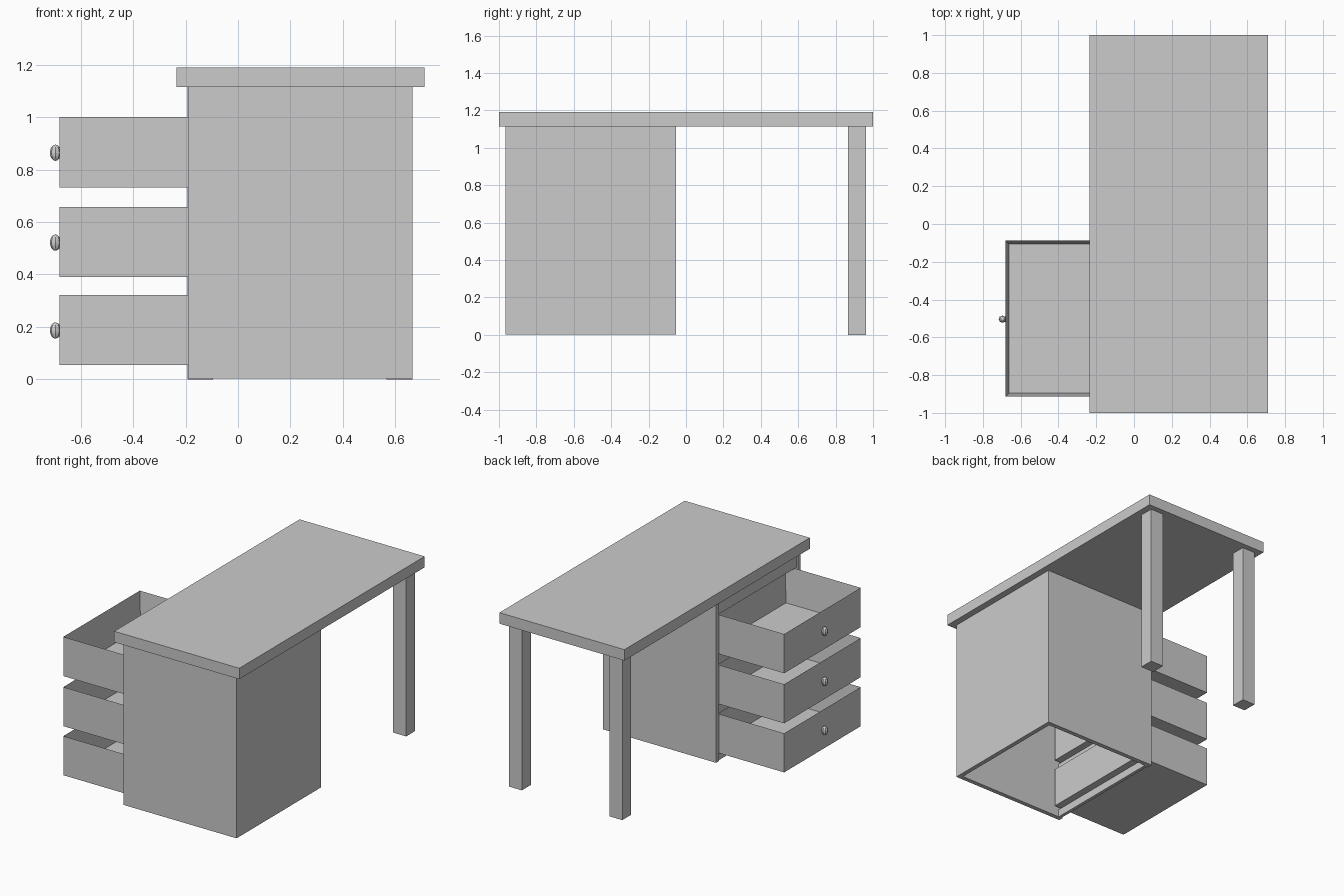
import bpy, bmesh
from mathutils import Matrix

if "Cube" in bpy.data.objects:
    bpy.data.objects.remove(bpy.data.objects["Cube"])


def new_object(name, bm):
    mesh = bpy.data.meshes.new(name)
    bm.to_mesh(mesh)
    bm.free()
    ob = bpy.data.objects.new(name, mesh)
    bpy.context.collection.objects.link(ob)
    return ob


def add_box(bm, x0, x1, y0, y1, z0, z1):
    size = Matrix.Diagonal((x1 - x0, y1 - y0, z1 - z0, 1))
    centre = Matrix.Translation(((x0 + x1) / 2, (y0 + y1) / 2, (z0 + z1) / 2))
    bmesh.ops.create_cube(bm, size=1, matrix=centre @ size)


def boxes(name, *bounds):
    bm = bmesh.new()
    for b in bounds:
        add_box(bm, *b)
    return new_object(name, bm)


def hollow_box(name, outer, open_normal, openings):
    """Box whose face along open_normal is inset and pushed in."""
    inset, depth = openings
    bm = bmesh.new()
    add_box(bm, *outer)
    bm.normal_update()
    face = max(bm.faces, key=lambda f: f.normal.dot(open_normal))
    bmesh.ops.inset_region(bm, faces=[face], thickness=inset)
    bmesh.ops.translate(bm, verts=face.verts, vec=[-c * depth for c in open_normal])
    return bm, face


# Table top
boxes("desk_top", (-0.235, 0.71, -1, 1, 1.115, 1.19))

# Two legs at the far end
for name, x0, x1 in (("left_leg", -0.192, -0.096), ("right_leg", 0.567, 0.665)):
    boxes(name, (x0, x1, 0.865, 0.962, 0, 1.115))

# Cabinet shell, open underneath, with side walls, back and ceiling
X0, X1, Y0, Y1, Z0, Z1 = -0.19, 0.665, -0.965, -0.053, 0.003, 1.115
T = 0.03
boxes("cabinet_shell",
      (X0, X1, Y0, Y0 + T, Z0, Z1),
      (X0, X1, Y1 - T, Y1, Z0, Z1),
      (X1 - T, X1, Y0 + T, Y1 - T, Z0, Z1),
      (X0, X1 - T, Y0 + T, Y1 - T, Z1 - T, Z1))

# Rails between the drawers
drawers = ((0.055, 0.322), (0.39, 0.657), (0.732, 1.0))
gaps = [Z0] + [z for pair in drawers for z in pair] + [Z1 - T]
for i in range(0, len(gaps), 2):
    boxes(f"cabinet_rail_{i // 2 + 1}",
          (X0 + 0.008, X0 + 0.03, Y0 + T, Y1 - T, gaps[i], gaps[i + 1]))

# Pulled-out drawers with knobs
for i, (z0, z1) in enumerate(drawers, 1):
    bm, floor = hollow_box("drawer", (-0.68, -0.11, -0.914, -0.088, z0, z1),
                           (0, 0, 1), (0.026, z1 - z0 - 0.025))
    # Thinner front and back boards
    for v in bm.verts:
        if abs(v.co.x + 0.654) < 1e-4:
            v.co.x = -0.667
        elif abs(v.co.x + 0.136) < 1e-4:
            v.co.x = -0.123
    new_object(f"drawer_{i}", bm)

    bm = bmesh.new()
    place = Matrix.Translation((-0.696, -0.504, (z0 + z1) / 2 - 0.002))
    bmesh.ops.create_uvsphere(bm, u_segments=8, v_segments=8, radius=1,
                              matrix=place @ Matrix.Diagonal((0.021, 0.019, 0.031, 1)))
    new_object(f"drawer_knob_{i}", bm)
